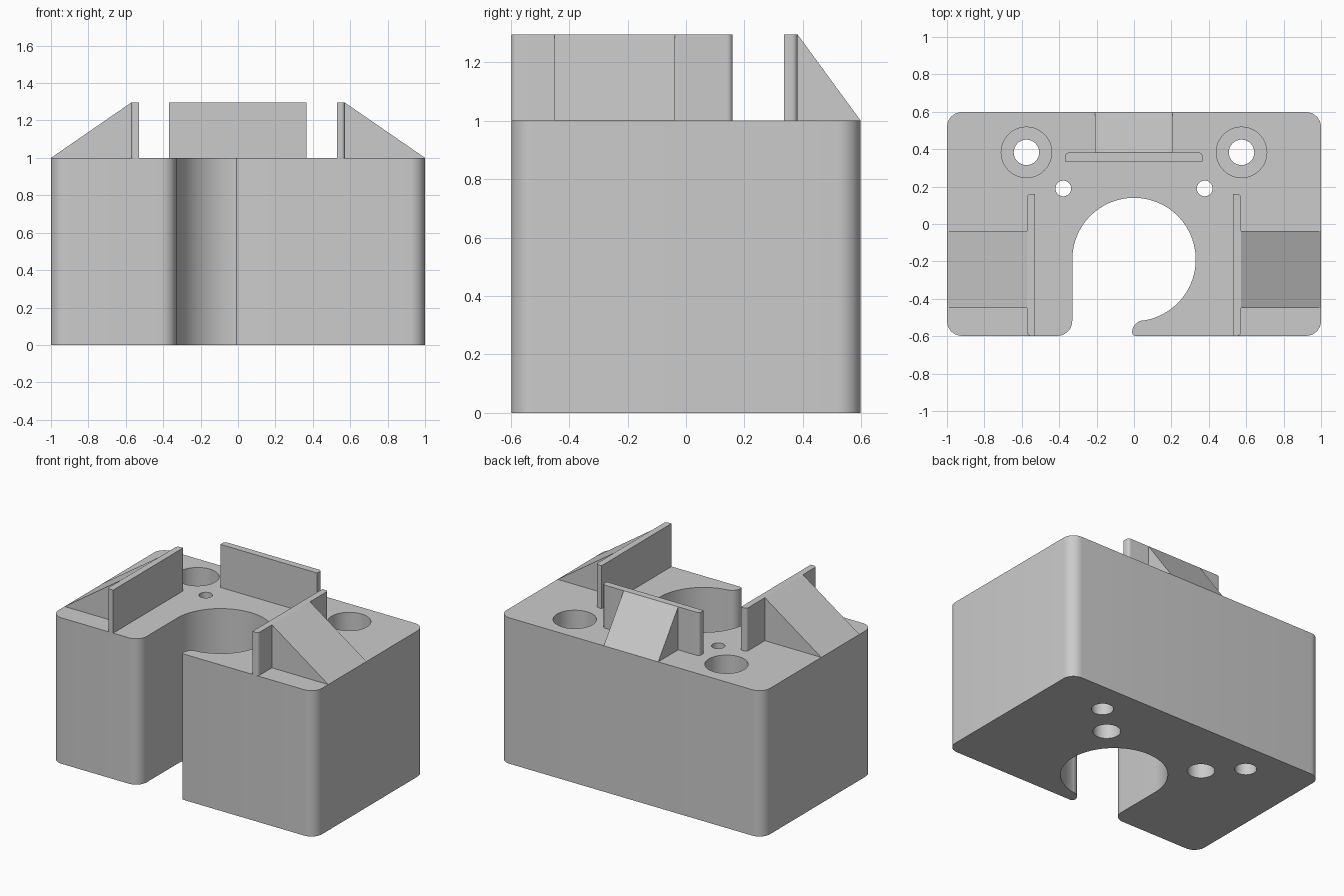
import bpy, bmesh
from math import radians, cos, sin
from mathutils import Vector

cube = bpy.data.objects.get("Cube")
if cube:
    bpy.data.objects.remove(cube, do_unlink=True)

grey = bpy.data.materials.new("plain grey")
grey.use_nodes = True
colour = (0.6, 0.6, 0.6, 1)
grey.diffuse_color = colour
grey.node_tree.nodes["Principled BSDF"].inputs["Base Color"].default_value = colour

HALF_Y, TOP, RIM = 0.598, 1.0, 1.295
WALL_IN, WALL_OUT = 0.528, 0.572
BACK_IN, BACK_OUT = 0.335, 0.382


def arc(cx, cy, r, a0, a1, n=10):
    angles = [radians(a0 + (a1 - a0) * i / n) for i in range(n + 1)]
    return [(cx + r * cos(a), cy + r * sin(a)) for a in angles]


def prism(name, points, lo, hi, axes="xyz"):
    """Extrude a 2D profile; axes names the two profile axes, then the sweep axis."""
    profile = []
    for p in points:
        if not profile or (Vector(p) - Vector(profile[-1])).length > 1e-4:
            profile.append(p)
    order = ["xyz".index(a) for a in axes]

    def place(p, depth):
        co = Vector()
        for index, value in zip(order, (*p, depth)):
            co[index] = value
        return co

    bm = bmesh.new()
    base = bm.faces.new([bm.verts.new(place(p, lo)) for p in profile])
    swept = bmesh.ops.extrude_face_region(bm, geom=[base])["geom"]
    verts = [g for g in swept if isinstance(g, bmesh.types.BMVert)]
    bmesh.ops.translate(bm, verts=verts, vec=place((0, 0), hi - lo))
    bmesh.ops.recalc_face_normals(bm, faces=bm.faces)
    mesh = bpy.data.meshes.new(name)
    bm.to_mesh(mesh)
    bm.free()
    obj = bpy.data.objects.new(name, mesh)
    bpy.context.collection.objects.link(obj)
    mesh.materials.append(grey)
    return obj


def smooth(obj):
    bpy.ops.object.select_all(action="DESELECT")
    obj.select_set(True)
    bpy.context.view_layer.objects.active = obj
    bpy.ops.object.shade_smooth_by_angle(angle=radians(30))


# Block outline: rounded corners, open bore at the front and a hooked lip
r = 0.08
cx, cy = 1 - r, HALF_Y - r
outline = (arc(cx, -cy, r, -90, 0) + arc(cx, cy, r, 0, 90)
           + arc(-cx, cy, r, 90, 180) + arc(-cx, -cy, r, 180, 270)
           + arc(-0.33 - r, -cy, r, 270, 360)
           + arc(0, -0.19, 0.33, 180, -80, 60)
           + arc(0.055, -0.58, 0.065, 90, 180)
           + arc(0.008, -0.58, 0.018, 180, 270, 5))
block = prism("block", outline, 0, TOP)

# Stepped bolt holes: wide at the top for the outer pair, at the bottom for the inner
cutters = []


def drill(x, y, radius, lo, hi):
    cutter = prism("hole_cutter", arc(x, y, radius, 0, 360, 48)[:-1], lo, hi)
    cutter.hide_render = True
    cutters.append(cutter)
    mod = block.modifiers.new("hole", "BOOLEAN")
    mod.operation, mod.solver, mod.object = "DIFFERENCE", "EXACT", cutter


for side in (-1, 1):
    drill(side * 0.575, 0.383, 0.068, -0.1, 1.1)
    drill(side * 0.575, 0.383, 0.135, 0.5, 1.1)
    drill(side * 0.378, 0.19, 0.042, -0.1, 1.1)
    drill(side * 0.378, 0.19, 0.085, -0.1, 0.4)

bpy.context.view_layer.update()
evaluated = block.evaluated_get(bpy.context.evaluated_depsgraph_get())
drilled = bpy.data.meshes.new_from_object(evaluated)
block.modifiers.clear()
block.data = drilled
for cutter in cutters:
    bpy.data.objects.remove(cutter, do_unlink=True)
smooth(block)

# Side walls with rounded outer corners, each braced by a sloping gusset
f = 0.02
for label, s in (("right", -1), ("left", 1)):
    corners = (arc(WALL_OUT - f, -HALF_Y + f, f, -90, 0, 6)
               + arc(WALL_OUT - f, 0.16 - f, f, 0, 90, 6))
    plan = [(WALL_IN, -HALF_Y)] + corners + [(WALL_IN, 0.16)]
    smooth(prism(label + "_wall", [(s * x, y) for x, y in plan], TOP, RIM))
    slope = [(s * WALL_OUT, TOP), (s * 1.0, TOP), (s * WALL_OUT, RIM)]
    prism(label + "_gusset", slope, -0.45, -0.037, "xzy")

# Back wall and its gusset
plan = ([(-0.368, BACK_IN), (0.366, BACK_IN)]
        + arc(0.366 - f, BACK_OUT - f, f, 0, 90, 6)
        + arc(-0.368 + f, BACK_OUT - f, f, 90, 180, 6))
smooth(prism("back_wall", plan, TOP, RIM))
slope = [(BACK_OUT, TOP), (HALF_Y, TOP), (BACK_OUT, RIM)]
prism("back_gusset", slope, -0.208, 0.205, "yzx")
